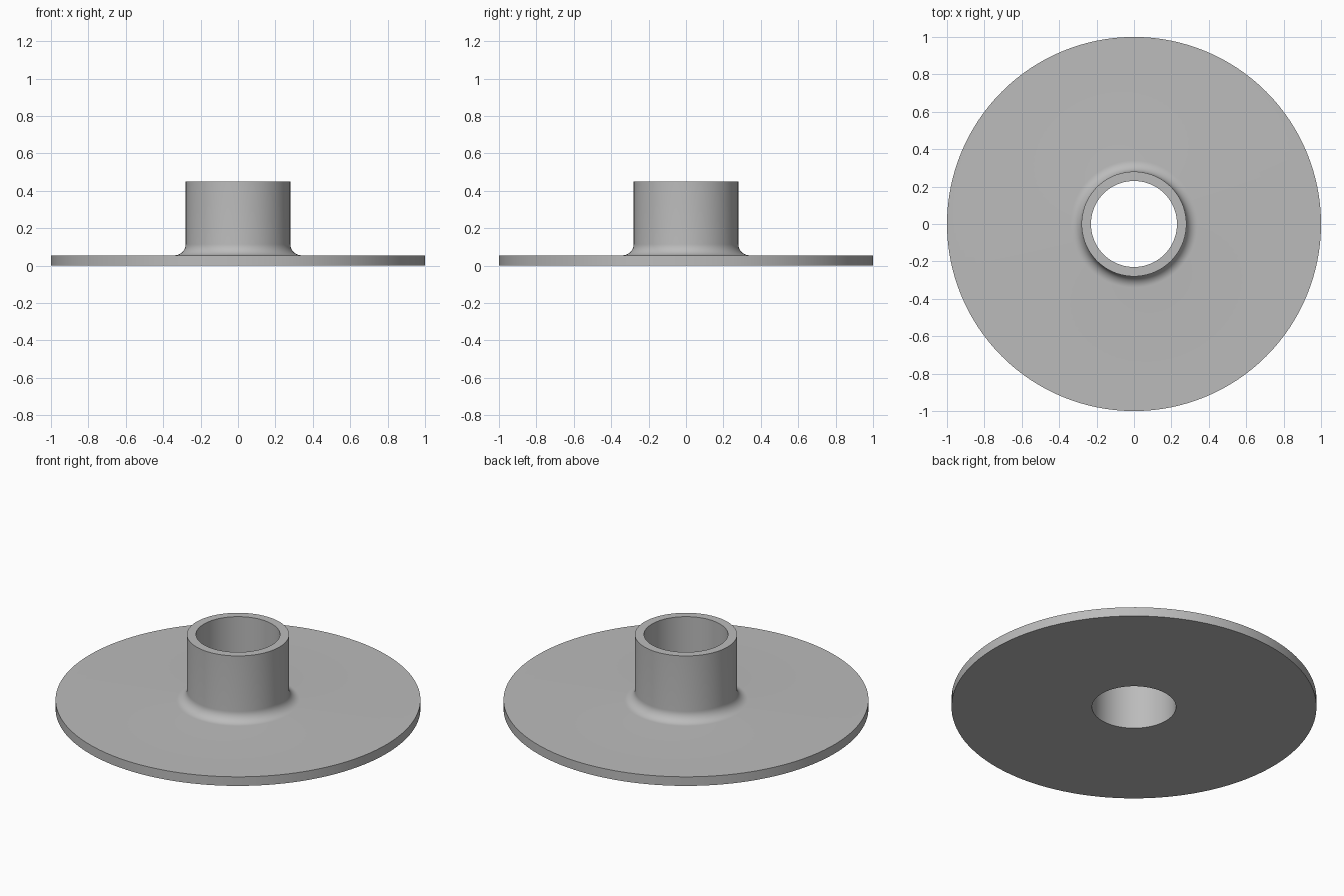
import bpy, bmesh
from math import pi, sin, cos, radians

cube = bpy.data.objects.get("Cube")
if cube:
    bpy.data.objects.remove(cube, do_unlink=True)

SIDES = 128
RIM, BORE, HUB = 1.0, 0.23, 0.28
PLATE, TOP, FILLET = 0.055, 0.45, 0.06

grey = bpy.data.materials.new("plain_grey")
grey.use_nodes = True
colour = (0.5, 0.5, 0.5, 1)
grey.diffuse_color = colour
grey.node_tree.nodes["Principled BSDF"].inputs["Base Color"].default_value = colour

# Closed half section: plate, concave fillet, hub and through bore
profile = [(BORE, 0), (RIM, 0), (RIM, PLATE)]
STEPS = 10
for i in range(STEPS + 1):
    a = pi / 2 * i / STEPS
    profile.append((HUB + FILLET * (1 - sin(a)), PLATE + FILLET * (1 - cos(a))))
profile += [(HUB, TOP), (BORE, TOP)]

# Revolve the section around the vertical axis
bm = bmesh.new()
rings = []
for s in range(SIDES):
    t = 2 * pi * s / SIDES
    rings.append([bm.verts.new((r * cos(t), r * sin(t), z)) for r, z in profile])
for s, ring in enumerate(rings):
    following = rings[(s + 1) % SIDES]
    for i in range(len(profile)):
        j = (i + 1) % len(profile)
        bm.faces.new((ring[i], following[i], following[j], ring[j]))
bmesh.ops.recalc_face_normals(bm, faces=bm.faces)

mesh = bpy.data.meshes.new("flanged_hub")
bm.to_mesh(mesh)
bm.free()
mesh.materials.append(grey)
flange = bpy.data.objects.new("flanged_hub", mesh)
bpy.context.collection.objects.link(flange)

# Smooth curved walls, sharp rims
bpy.context.view_layer.objects.active = flange
flange.select_set(True)
bpy.ops.object.shade_smooth_by_angle(angle=radians(30))
